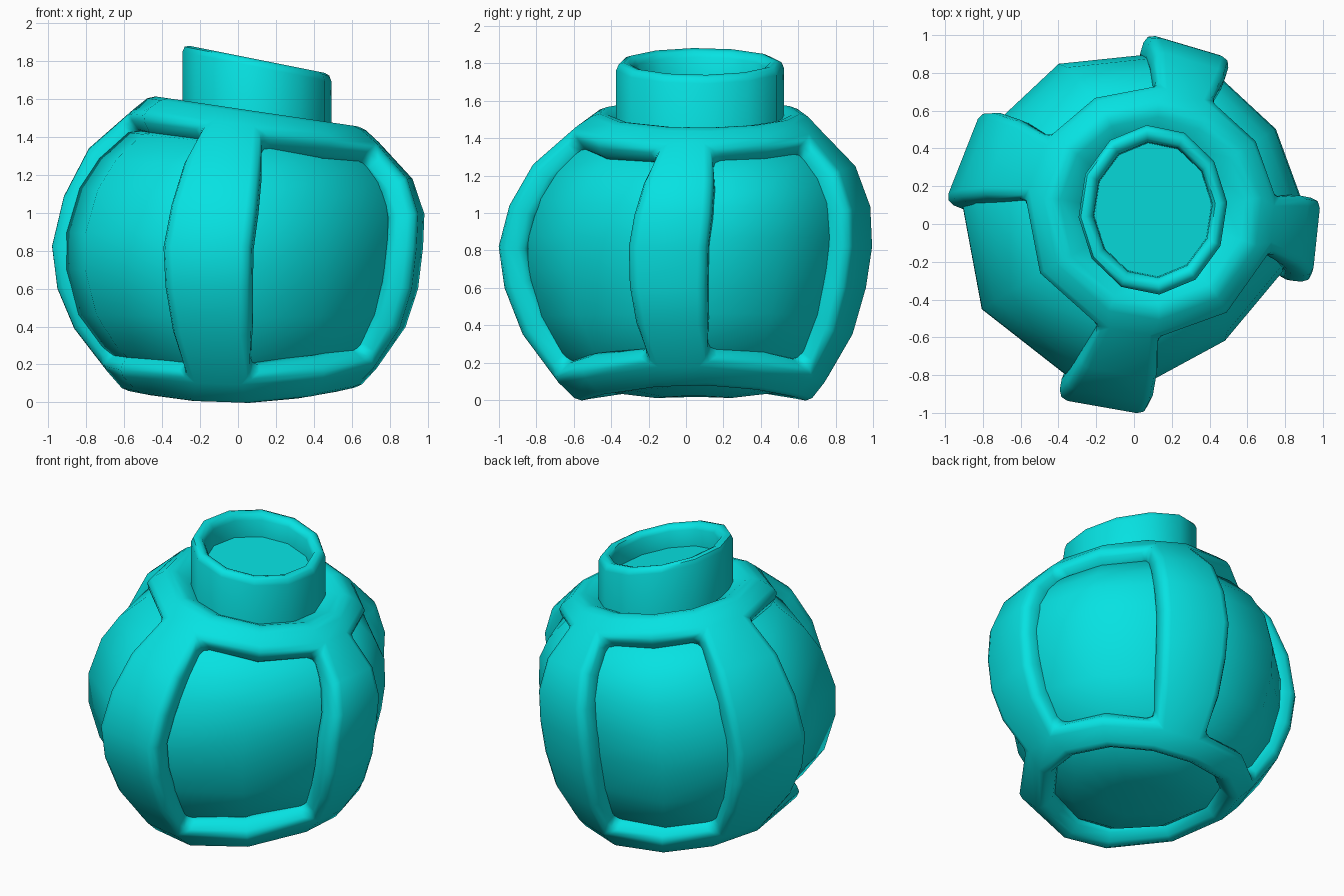
import bpy, bmesh, math

if "Cube" in bpy.data.objects:
    bpy.data.objects.remove(bpy.data.objects["Cube"])

TEAL = bpy.data.materials.new("teal")
TEAL.diffuse_color = (0.002, 0.76, 0.76, 1)
TEAL.use_nodes = True
TEAL.node_tree.nodes["Principled BSDF"].inputs["Base Color"].default_value = TEAL.diffuse_color

# Ribs: centre angle, half width and radius factor
RIBS = [(73.5, 13, 1.02), (158.5, 15, 1.02), (260, 13.5, 1.025), (354, 12.5, 0.995)]
# Column angles: two rib edges per rib, plus the middle of each window
columns = []
for k, (a, h, s) in enumerate(RIBS):
    nxt = RIBS[(k + 1) % 4][0] + (360 if k == 3 else 0)
    columns += [a - h, a + h, (a + nxt) / 2]


def lean(x, y, z):
    """Shift and tilt the upper half, lift the sides of the bottom."""
    t = max(0.0, min(1.0, (z - 0.8) / 0.73))
    b = max(0.0, 1 - z / 0.5)
    z += -0.15 * x * t + b * (0.17 * x * x + 0.03 * max(x, 0))
    return (x + 0.1 * t + 0.02 * b, y + 0.075 * t + 0.04 * b, z)


def lathe(name, rows, angles, place, cap=(), skip=None):
    """Rings of points joined by quads; skip(row, col) leaves holes."""
    bm = bmesh.new()
    n = len(angles)
    rings = []
    for r, z in rows:
        rings.append([bm.verts.new(place(i, r, math.radians(a), z))
                      for i, a in enumerate(angles)])
    for j in range(len(rows) - 1):
        for i in range(n):
            if skip and skip(j, i):
                continue
            k = (i + 1) % n
            bm.faces.new((rings[j][i], rings[j][k], rings[j + 1][k], rings[j + 1][i]))
    if "bottom" in cap:
        bm.faces.new(rings[0][::-1])
    if "top" in cap:
        bm.faces.new(rings[-1])
    for f in bm.faces:
        f.smooth = True
    mesh = bpy.data.meshes.new(name)
    bm.to_mesh(mesh)
    bm.free()
    mesh.materials.append(TEAL)
    obj = bpy.data.objects.new(name, mesh)
    bpy.context.collection.objects.link(obj)
    return obj


# Inner globe seen through the windows
BULGE = [1, 1, 1.05, 1.02, 1.04, 1.05, 1, 0.96, 0.88, 0.92, 1, 1]


def globe_point(i, r, a, z):
    r *= 1 + (BULGE[i] - 1) * min(1, r / 0.89)
    return lean(r * math.cos(a), r * math.sin(a), z)


lathe("inner_globe",
      [(0.2, 0.01), (0.42, 0.035), (0.57, 0.12), (0.71, 0.25), (0.82, 0.45), (0.88, 0.7),
       (0.89, 0.88), (0.85, 1.08), (0.77, 1.22), (0.64, 1.35), (0.4, 1.41)],
      columns, globe_point, cap=("bottom", "top"))

# Outer cage: bottom ring, four ribs and top hub with window openings
CAGE = [(0.6, -0.025), (0.75, 0.115), (0.89, 0.35), (0.965, 0.6), (0.99, 0.82),
        (0.965, 1.04), (0.87, 1.26), (0.69, 1.44), (0.54, 1.55), (0.34, 1.46)]


def cage_point(i, r, a, z):
    if i % 3 != 2:
        r *= 1 + (RIBS[i // 3][2] - 1) * max(0, 1 - abs(z - 0.8) / 0.6)
    return lean(r * math.cos(a), r * math.sin(a), z)


cage = lathe("outer_cage", CAGE, columns, cage_point,
             skip=lambda j, i: 1 <= j <= 6 and i % 3 != 0)
solid = cage.modifiers.new("thickness", 'SOLIDIFY')
solid.thickness = 0.16
solid.offset = -1
bevel = cage.modifiers.new("rounded_edges", 'BEVEL')
bevel.width = 0.05
bevel.segments = 2
bevel.limit_method = 'ANGLE'
bevel.angle_limit = math.radians(50)


# Oval neck with a slanted rounded rim and a recessed floor
def neck_point(i, r, a, z):
    x, y = 0.395 * r * math.cos(a), 0.45 * r * math.sin(a)
    return (x + 0.1, y + 0.075, z - (0.2 if z > 1.5 else 0.15) * x)


neck = lathe("neck",
             [(1, 1.36), (1, 1.77), (0.97, 1.8), (0.91, 1.81), (0.84, 1.8),
              (0.8, 1.77), (0.79, 1.66)],
             [i * 30 + 5 for i in range(12)], neck_point, cap=("bottom", "top"))
bpy.context.view_layer.objects.active = neck
neck.select_set(True)
bpy.ops.object.shade_smooth_by_angle(angle=math.radians(50))
